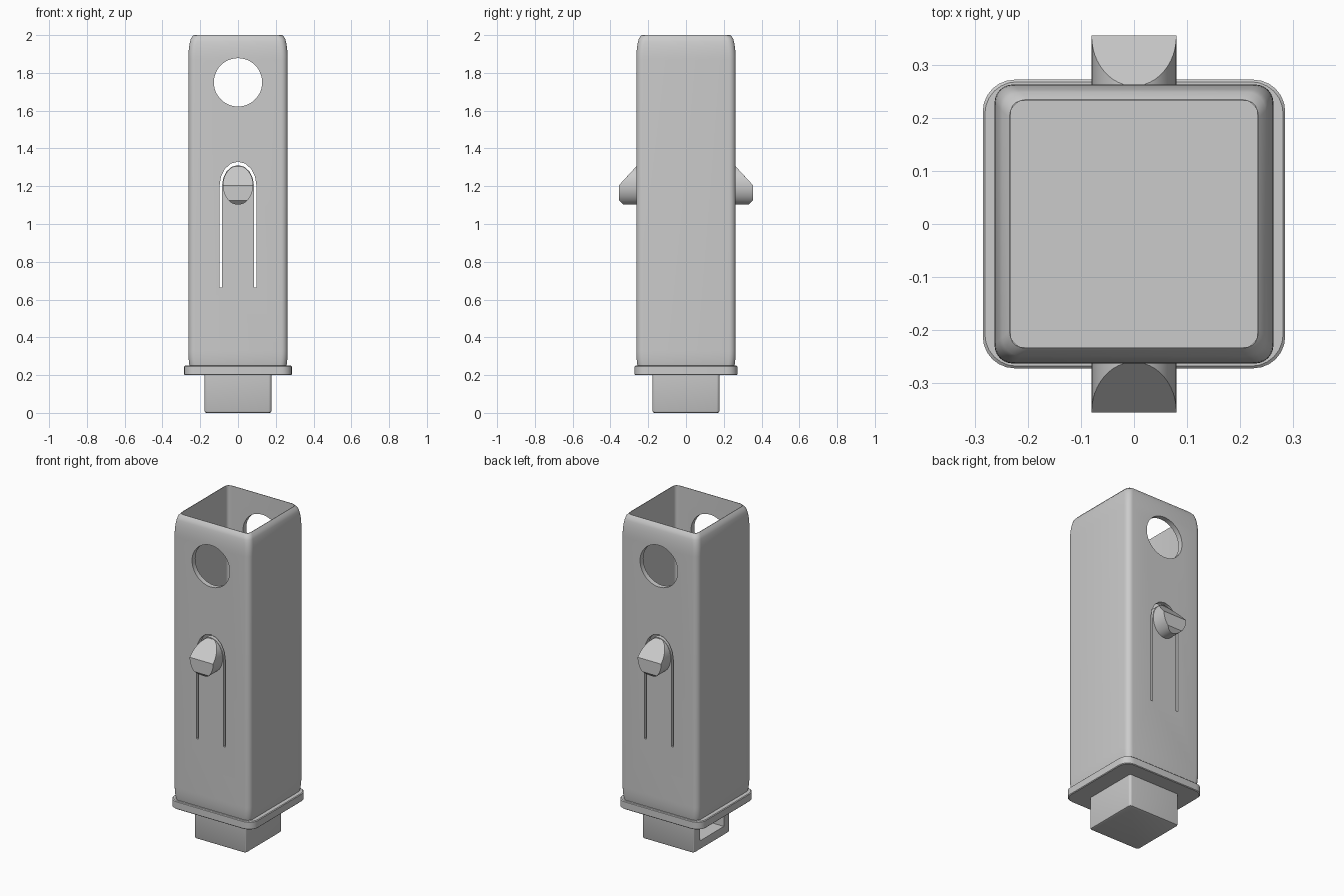
import bpy, bmesh
from math import sin, cos, pi, radians, sqrt
from mathutils import Vector

cube = bpy.data.objects.get("Cube")
if cube:
    bpy.data.objects.remove(cube, do_unlink=True)

grey = bpy.data.materials.new("plain grey")
grey.use_nodes = True
grey.diffuse_color = (0.6, 0.6, 0.6, 1)
grey.node_tree.nodes["Principled BSDF"].inputs["Base Color"].default_value = (0.6, 0.6, 0.6, 1)


def make(name, bm):
    bmesh.ops.recalc_face_normals(bm, faces=bm.faces)
    mesh = bpy.data.meshes.new(name)
    bm.to_mesh(mesh)
    bm.free()
    mesh.materials.append(grey)
    ob = bpy.data.objects.new(name, mesh)
    bpy.context.collection.objects.link(ob)
    return ob


def activate(ob):
    bpy.ops.object.select_all(action="DESELECT")
    ob.select_set(True)
    bpy.context.view_layer.objects.active = ob


def smooth(ob):
    activate(ob)
    bpy.ops.object.shade_smooth_by_angle(angle=radians(30))


def rounded_rect(hx, hy, r, z, seg=6):
    pts = []
    for q, (sx, sy) in enumerate([(1, 1), (-1, 1), (-1, -1), (1, -1)]):
        for i in range(seg + 1):
            a = (q + i / seg) * pi / 2
            pts.append((sx * (hx - r) + r * cos(a), sy * (hy - r) + r * sin(a), z))
    return pts


def loft(name, rings):
    """Skin a stack of matching rings and cap both ends."""
    bm = bmesh.new()
    loops = [[bm.verts.new(p) for p in ring] for ring in rings]
    n = len(loops[0])
    for a, b in zip(loops, loops[1:]):
        for i in range(n):
            j = (i + 1) % n
            bm.faces.new((a[i], a[j], b[j], b[i]))
    bm.faces.new(loops[0])
    bm.faces.new(loops[-1])
    return make(name, bm)


def prism_y(name, outline, y0, y1):
    return loft(name, [[(x, y, z) for x, z in outline] for y in (y0, y1)])


def cut(ob, cutter):
    cutter.hide_render = True
    mod = ob.modifiers.new("cut", "BOOLEAN")
    mod.operation, mod.solver, mod.object = "DIFFERENCE", "EXACT", cutter
    activate(ob)
    bpy.ops.object.modifier_apply(modifier=mod.name)
    bpy.data.objects.remove(cutter, do_unlink=True)


def arc(rx, rz, cz, start, end, n):
    return [(rx * cos(start + (end - start) * i / n), cz + rz * sin(start + (end - start) * i / n))
            for i in range(n + 1)]


# Hollow square tube, outer ends drawn in by a long soft curve
half, inset, run, low, top = 0.263, 0.028, 0.13, 0.2, 2.0
steps = [i / 8 for i in range(9)]
profile = [(half - inset * (1 - sqrt(1 - (1 - t) ** 2)), low + run * t) for t in steps]
profile += [(h, low + top - z) for h, z in reversed(profile)]
rings = [rounded_rect(h, h, 0.035, z) for h, z in profile]
rings += [rounded_rect(0.232, 0.232, 0.02, z) for z in (top, 0.25)]
tube = loft("tube_body", rings)

# Round hole through front and back
cut(tube, prism_y("hole_cutter", arc(0.128, 0.128, 1.75, 0, 2 * pi, 48)[:-1], -0.5, 0.5))

# Arched slot that frees a spring tongue on front and back
slot = [(0.098, 0.665)] + arc(0.098, 0.13, 1.2, 0, pi, 8) + [(-0.098, 0.665)]
slot += [(-0.085, 0.665)] + arc(0.085, 0.112, 1.2, pi, 0, 8) + [(0.085, 0.665)]
cut(tube, prism_y("slot_cutter", slot, -0.5, 0.5))
smooth(tube)

# Wedge-shaped catch buttons on the tongues
for name, s in (("front_catch", 1), ("back_catch", -1)):
    ob = prism_y(name, arc(0.08, 0.103, 1.205, 0, 2 * pi, 48)[:-1], -0.355 * s, -0.235 * s)
    bm = bmesh.new()
    bm.from_mesh(ob.data)
    for y, z, ny, nz in ((-0.355, 1.205, -0.1, 0.092), (-0.355, 1.125, -0.02, -0.02)):
        res = bmesh.ops.bisect_plane(bm, geom=bm.verts[:] + bm.edges[:] + bm.faces[:],
                                     plane_co=Vector((0, y * s, z)),
                                     plane_no=Vector((0, ny * s, nz)).normalized(), clear_outer=True)
        edges = [e for e in res["geom_cut"] if isinstance(e, bmesh.types.BMEdge)]
        bmesh.ops.holes_fill(bm, edges=edges, sides=0)
    bmesh.ops.recalc_face_normals(bm, faces=bm.faces)
    bm.to_mesh(ob.data)
    bm.free()
    smooth(ob)

# Flange below the tube
flange = loft("flange", [rounded_rect(0.285 - d, 0.272 - d, 0.06, z)
                         for d, z in ((0.004, 0.2), (0, 0.204), (0, 0.246), (0.004, 0.25))])
smooth(flange)

# Plug with a side socket
plug = loft("plug", [rounded_rect(0.177 - d, 0.177 - d, 0.015, z)
                     for d, z in ((0.01, 0), (0.003, 0.003), (0, 0.01), (0, 0.21))])
bm = bmesh.new()
bmesh.ops.create_cube(bm, size=1)
bmesh.ops.scale(bm, vec=(0.33, 0.23, 0.075), verts=bm.verts)
bmesh.ops.translate(bm, vec=(-0.18, 0, 0.093), verts=bm.verts)
cut(plug, make("socket_cutter", bm))
smooth(plug)
